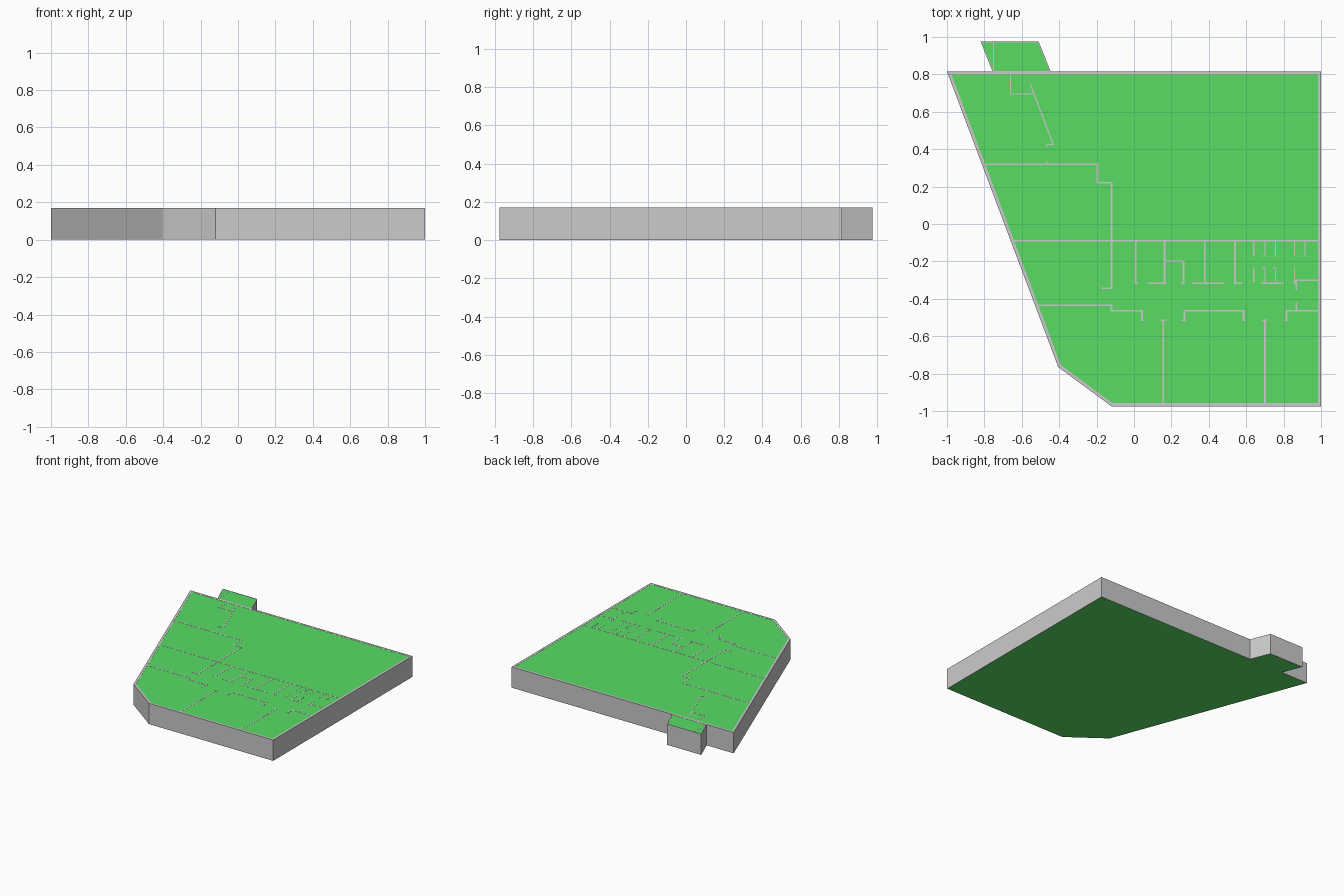
import bpy
import bmesh
from mathutils import Vector

if "Cube" in bpy.data.objects:
    bpy.data.objects.remove(bpy.data.objects["Cube"])

TOP = 0.17          # wall height
ROOM_TOP = 0.169    # room fill sits a hair below the wall tops
THIN = 0.009        # partition thickness

green = bpy.data.materials.new("room_green")
green.diffuse_color = (0.10, 0.72, 0.13, 1)
green.use_nodes = True
green.node_tree.nodes["Principled BSDF"].inputs["Base Color"].default_value = green.diffuse_color


def finish(name, bm, mat=None):
    bmesh.ops.recalc_face_normals(bm, faces=bm.faces)
    mesh = bpy.data.meshes.new(name)
    bm.to_mesh(mesh)
    bm.free()
    obj = bpy.data.objects.new(name, mesh)
    bpy.context.collection.objects.link(obj)
    if mat:
        mesh.materials.append(mat)
    return obj


def offset(points, dist, closed):
    """Shift a polyline to its left with mitred corners."""
    pts = [Vector(p) for p in points]
    n = len(pts)
    out = []
    for i, p in enumerate(pts):
        normals = []
        for a, b in ((i - 1, i), (i, i + 1)):
            if closed or (a >= 0 and b < n):
                d = (pts[b % n] - pts[a % n]).normalized()
                normals.append(Vector((-d.y, d.x)))
        m = sum(normals, Vector((0, 0))).normalized()
        out.append(p + m * dist / m.dot(normals[0]))
    return out


def add_wall(bm, points, left, right, closed=False):
    a, b = offset(points, left, closed), offset(points, -right, closed)
    rings = [[bm.verts.new((q.x, q.y, z)) for q, z in
              ((l, 0.0005), (r, 0.0005), (r, TOP), (l, TOP))]
             for l, r in zip(a, b)]
    n = len(rings)
    for i in range(n if closed else n - 1):
        p, q = rings[i], rings[(i + 1) % n]
        for k in range(4):
            bm.faces.new((p[k], p[(k + 1) % 4], q[(k + 1) % 4], q[k]))
    if not closed:
        bm.faces.new(rings[0])
        bm.faces.new(rings[-1])


def partitions(name, paths, width=THIN):
    bm = bmesh.new()
    for path in paths:
        add_wall(bm, path, width / 2, width / 2)
    return finish(name, bm)


def outer_walls(name, outline, width):
    bm = bmesh.new()
    add_wall(bm, outline, width, 0, True)
    return finish(name, bm)


def room_fill(name, outline):
    bm = bmesh.new()
    ring = offset(outline, 0.002, True)
    base = bm.faces.new([bm.verts.new((p.x, p.y, 0)) for p in ring])
    ext = bmesh.ops.extrude_face_region(bm, geom=[base])
    verts = [g for g in ext["geom"] if isinstance(g, bmesh.types.BMVert)]
    bmesh.ops.translate(bm, verts=verts, vec=(0, 0, ROOM_TOP))
    return finish(name, bm, green)


# Main floor and its shell (counter-clockwise)
main = [(-0.12, -0.975), (1, -0.975), (1, -0.10), (1, 0.815),
        (-1, 0.815), (-0.405, -0.765)]
room_fill("main_rooms", main)
outer_walls("main_outer_walls", main, 0.017)

# Entrance annex at the back
annex = [(-0.445, 0.813), (-0.51, 0.975), (-0.82, 0.975), (-0.755, 0.813)]
room_fill("annex_room", annex)
outer_walls("annex_walls", annex, 0.005)
partitions("annex_partition", [[(-0.752, 0.81), (-0.752, 0.973)]], 0.005)

# Left wing: stepped wall and lobby screens
partitions("stepped_wall", [
    [(-0.80, 0.32), (-0.195, 0.32), (-0.195, 0.22), (-0.12, 0.22),
     (-0.12, -0.343), (-0.175, -0.343)]])
partitions("lobby_walls", [
    [(-0.66, 0.805), (-0.66, 0.695), (-0.535, 0.695)],
    [(-0.555, 0.75), (-0.432, 0.425), (-0.465, 0.425), (-0.465, 0.413)],
    [(-0.465, 0.335), (-0.465, 0.32)]], 0.007)

# Long wall across the building
partitions("cross_wall", [[(-0.65, -0.09), (0.99, -0.09)]], 0.007)

# Corridor south side with recessed doorways, and front room dividers
partitions("corridor_walls", [
    [(-0.52, -0.435), (-0.12, -0.435), (-0.12, -0.463), (0.043, -0.463),
     (0.043, -0.515), (0.056, -0.515)],
    [(0.255, -0.515), (0.27, -0.515), (0.27, -0.463), (0.585, -0.463),
     (0.585, -0.515), (0.60, -0.515)],
    [(0.80, -0.515), (0.815, -0.515), (0.815, -0.463), (0.99, -0.463)]])
for side, x in (("left", 0.156), ("right", 0.70)):
    partitions(f"front_divider_{side}", [
        [(x, -0.515), (x, -0.97)],
        [(x - 0.014, -0.515), (x + 0.014, -0.515)]])

# Row of small rooms: dividers, then doorway wall pieces
partitions("small_room_dividers",
           [[(x, -0.09), (x, -0.32)] for x in (0.008, 0.163, 0.378, 0.54)])
partitions("small_room_fronts",
           [[(a, -0.316), (b, -0.316)] for a, b in
            ((0.008, 0.022), (0.075, 0.175), (0.31, 0.48),
             (0.54, 0.58), (0.68, 0.80), (0.852, 0.868))]
           + [[(0.163, -0.20), (0.265, -0.20), (0.265, -0.316), (0.25, -0.316)]])

# Washroom cubicles
cubicles = [[(x, -0.09), (x, -0.172)] for x in (0.64, 0.70, 0.757, 0.858, 0.915)]
cubicles += [[(x, -0.232), (x, -0.316)] for x in (0.64, 0.70, 0.757, 0.858)]
cubicles += [[(x - 0.015, y), (x, y)] for x, y in
             ((0.70, -0.172), (0.757, -0.172), (0.915, -0.172),
              (0.70, -0.232), (0.757, -0.232))]
partitions("washroom_cubicles", cubicles, 0.006)
partitions("end_closet_walls", [
    [(0.858, -0.30), (0.99, -0.30)],
    [(0.868, -0.30), (0.868, -0.352)],
    [(0.868, -0.42), (0.868, -0.463)]], 0.007)
